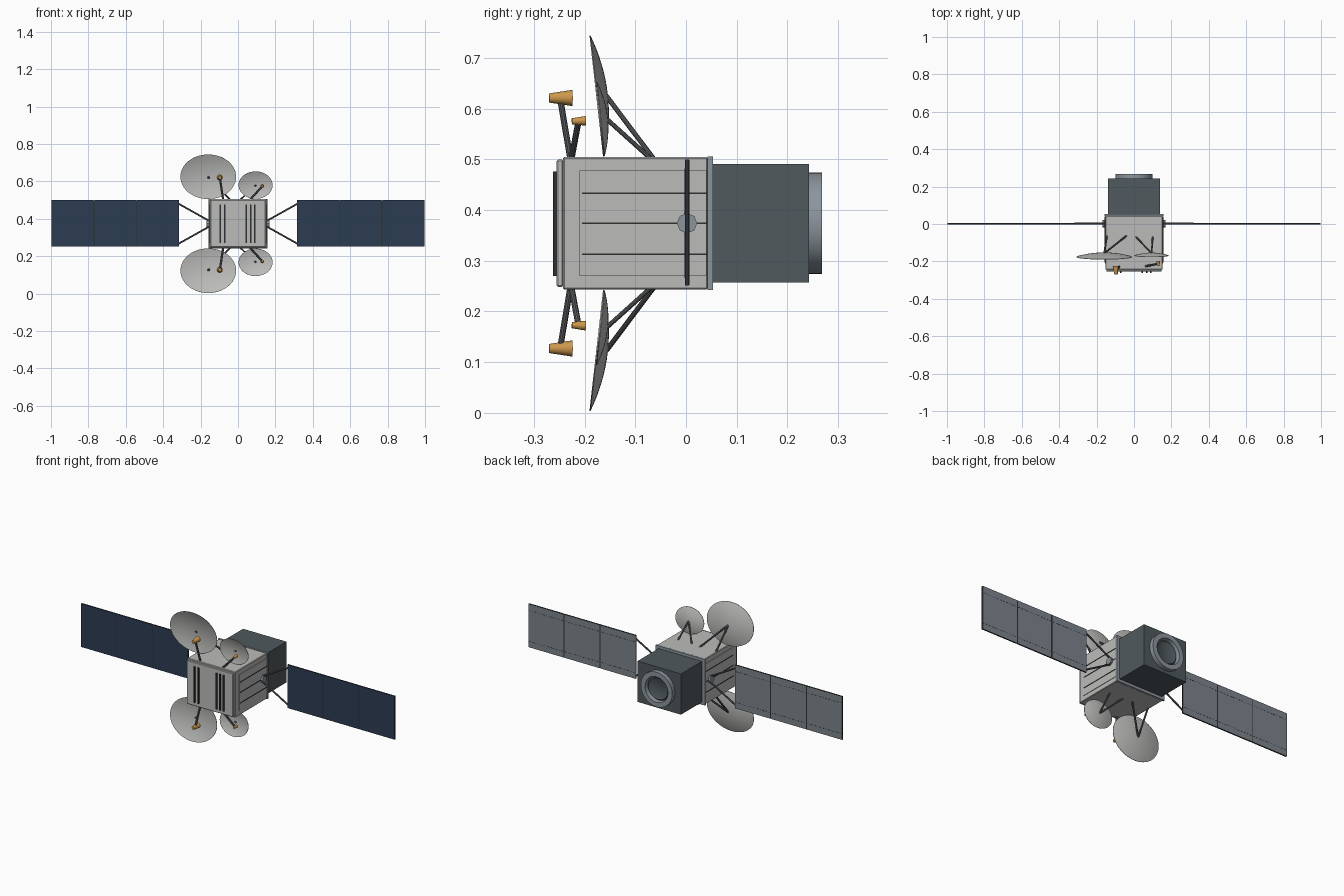
import bpy, bmesh, math
from mathutils import Vector, Matrix

cube = bpy.data.objects.get("Cube")
if cube:
    bpy.data.objects.remove(cube, do_unlink=True)


def material(name, r, g, b):
    m = bpy.data.materials.new(name)
    m.use_nodes = True
    m.diffuse_color = (r, g, b, 1)
    bsdf = next(n for n in m.node_tree.nodes if n.type == 'BSDF_PRINCIPLED')
    bsdf.inputs["Base Color"].default_value = (r, g, b, 1)
    return m


SILVER = material("silver body", 0.50, 0.50, 0.49)
DISH = material("dish grey", 0.50, 0.50, 0.49)
SLATE = material("dark slate", 0.08, 0.10, 0.11)
STEEL = material("steel blue", 0.26, 0.30, 0.34)
STRUT = material("strut grey", 0.10, 0.11, 0.12)
NAVY = material("solar navy", 0.025, 0.045, 0.085)
BACKING = material("panel backing", 0.20, 0.23, 0.26)
BLACK = material("dark trim", 0.025, 0.028, 0.03)
GOLD = material("gold horn", 0.60, 0.31, 0.07)

MID = 0.374   # height of the main axis


def finish(bm, name, mats, smooth=False):
    bmesh.ops.recalc_face_normals(bm, faces=bm.faces)
    me = bpy.data.meshes.new(name)
    bm.to_mesh(me)
    bm.free()
    for m in mats:
        me.materials.append(m)
    ob = bpy.data.objects.new(name, me)
    bpy.context.collection.objects.link(ob)
    if smooth:
        bpy.ops.object.select_all(action='DESELECT')
        ob.select_set(True)
        bpy.context.view_layer.objects.active = ob
        bpy.ops.object.shade_smooth_by_angle(angle=math.radians(35))
    return ob


def add_box(bm, x, y, z):
    """Box between the pairs x, y and z."""
    lo, hi = Vector((x[0], y[0], z[0])), Vector((x[1], y[1], z[1]))
    size = hi - lo
    mat = Matrix.Translation((lo + hi) / 2) @ Matrix.Diagonal((*[abs(s) for s in size], 1))
    bmesh.ops.create_cube(bm, size=1, matrix=mat)


def box(name, x, y, z, mat, bevel=0):
    bm = bmesh.new()
    add_box(bm, x, y, z)
    if bevel:
        bmesh.ops.bevel(bm, geom=bm.edges[:], offset=bevel, segments=1, affect='EDGES')
    return finish(bm, name, [mat])


def rod(name, a, b, r1, mat, r2=None, sides=10):
    a, b = Vector(a), Vector(b)
    d = b - a
    bm = bmesh.new()
    rot = Vector((0, 0, 1)).rotation_difference(d).to_matrix().to_4x4()
    bmesh.ops.create_cone(bm, cap_ends=True, segments=sides, radius1=r1,
                          radius2=r1 if r2 is None else r2, depth=d.length,
                          matrix=Matrix.Translation((a + b) / 2) @ rot)
    return finish(bm, name, [mat], sides > 8)


def lathe(name, profile, mat, sides=48):
    """Closed ring of (radius, y) points turned about the main axis."""
    bm = bmesh.new()
    rings = [[bm.verts.new((r * math.cos(t), y, MID + r * math.sin(t)))
              for t in (2 * math.pi * i / sides for i in range(sides))] for r, y in profile]
    for a, b in zip(rings, rings[1:]):
        for i in range(sides):
            j = (i + 1) % sides
            bm.faces.new((a[i], a[j], b[j], b[i]))
    bm.faces.new(rings[-1])
    return finish(bm, name, [mat], True)


# Main body with front deck and rear collar
box("body", (-.153, .153), (-.243, .043), (.243, .505), SILVER, .003)
box("front_deck", (-.147, .147), (-.255, -.242), (.248, .5), SILVER, .003)
box("rear_collar", (-.157, .157), (.042, .053), (.242, .506), STEEL)
box("service_module", (-.138, .138), (.052, .243), (.257, .491), SLATE)

# Engine ring with a dark recessed throat
lathe("engine_ring", [(.1, .24), (.1, .268), (.073, .268), (.07, .245)], STEEL)
lathe("engine_throat", [(.069, .246), (.062, .254), (.05, .247)], SLATE)

# Dark slats on the front deck
for i, x in enumerate((-.096, -.071, .045, .067, .09)):
    box(f"front_slat_{i}", (x - .004, x + .004), (-.262, -.254), (.27, .476), BLACK)

for s, side in ((1, "left"), (-1, "right")):
    # Radiator plate and grooves on the flank
    box(f"radiator_{side}", (s * .152, s * .156), (-.21, .04), (.27, .478), SILVER)
    for i, z in enumerate((.313, .374, .433)):
        box(f"radiator_groove_{side}_{i}", (s * .155, s * .158), (-.205, .04),
            (z - .0018, z + .0018), BLACK)

    # Hub and yoke arms
    rod(f"wing_hub_{side}", (s * .15, .002, MID), (s * .168, .002, MID), .02, STEEL, sides=8)
    for k, tag in ((1, "upper"), (-1, "lower")):
        rod(f"yoke_{tag}_{side}", (s * .157, .002, MID + k * .017),
            (s * .318, .002, MID + k * .107), .005, STRUT)

    # Solar wing: navy cells in front, backing behind, dark edges
    step = .2285
    for i in range(3):
        x0 = .315 + i * step
        bm = bmesh.new()
        add_box(bm, (s * x0, s * (x0 + step - .004)), (-.002, .006), (.251, .5))
        bmesh.ops.recalc_face_normals(bm, faces=bm.faces)
        for f in bm.faces:
            f.material_index = 0 if f.normal.y < -.5 else 1 if f.normal.y > .5 else 2
        finish(bm, f"solar_panel_{side}_{i}", [NAVY, BACKING, BLACK])
        if i:
            box(f"panel_hinge_{side}_{i}", (s * (x0 - .005), s * (x0 + .001)),
                (-.0015, .0065), (.252, .499), BLACK)
        # Dashed seams on the back
        bm = bmesh.new()
        for n in range(12):
            xd = x0 + .006 + n * .0185
            for k in (-1, 1):
                zc = MID + k * .088
                add_box(bm, (s * xd, s * (xd + .011)), (.0055, .0066), (zc - .001, zc + .001))
        finish(bm, f"back_seams_{side}_{i}", [BLACK])


def dish(name, centre, rx, rz, depth, tilt, k, rings=8, sides=48):
    """Shallow oval bowl opening forward; k = 1 above the body, -1 below."""
    bm = bmesh.new()
    turn = Matrix.Rotation(tilt, 3, 'X')

    def place(u, t, back):
        p = turn @ Vector((rx * u * math.cos(t), depth * (1 - u * u) + back,
                           rz * u * math.sin(t)))
        return bm.verts.new((centre[0] + p.x, centre[1] + p.y, MID + k * (centre[2] - MID + p.z)))

    edges = []
    for back in (0, .002):
        tip = place(0, 0, back)
        prev = None
        for r in range(1, rings + 1):
            ring = [place(r / rings, 2 * math.pi * i / sides, back) for i in range(sides)]
            for i in range(sides):
                j = (i + 1) % sides
                bm.faces.new((prev[i], prev[j], ring[j], ring[i]) if prev
                             else (tip, ring[j], ring[i]))
            prev = ring
        edges.append(prev)
    for i in range(sides):
        j = (i + 1) % sides
        bm.faces.new((edges[0][i], edges[0][j], edges[1][j], edges[1][i]))
    finish(bm, name, [DISH], True)


# Antennas: mirrored above and below the body
for k, tag in ((1, "upper"), (-1, "lower")):
    def at(x, y, z):
        return (x, y, MID + k * (z - MID))

    dish(f"large_dish_{tag}", (-.159, -.177, .625), .149, .12, .021, math.radians(6.4), k)
    dish(f"small_dish_{tag}", (.094, -.17, .58), .091, .074, .014, math.radians(6), k)

    # Rear support struts
    for i, x in enumerate((-.145, -.04)):
        rod(f"large_dish_strut_{tag}_{i}", at(-.159, -.157, .625), at(x, -.063, .5), .005, STRUT)
    for i, x in enumerate((.1, .01)):
        rod(f"small_dish_strut_{tag}_{i}", at(.094, -.157, .58), at(x, -.068, .5), .0045, STRUT)

    # Feed booms and horns
    rod(f"large_feed_boom_{tag}", at(-.079, -.228, .5), at(-.096, -.247, .613), .006, STRUT)
    rod(f"large_feed_horn_{tag}", at(-.096, -.27, .621), at(-.098, -.224, .621), .009, GOLD, .016, 20)
    rod(f"small_feed_boom_{tag}", at(.062, -.226, .5), at(.13, -.212, .575), .006, STRUT)
    rod(f"small_feed_horn_{tag}", at(.131, -.225, .575), at(.129, -.198, .576), .006, GOLD, .0095, 20)
